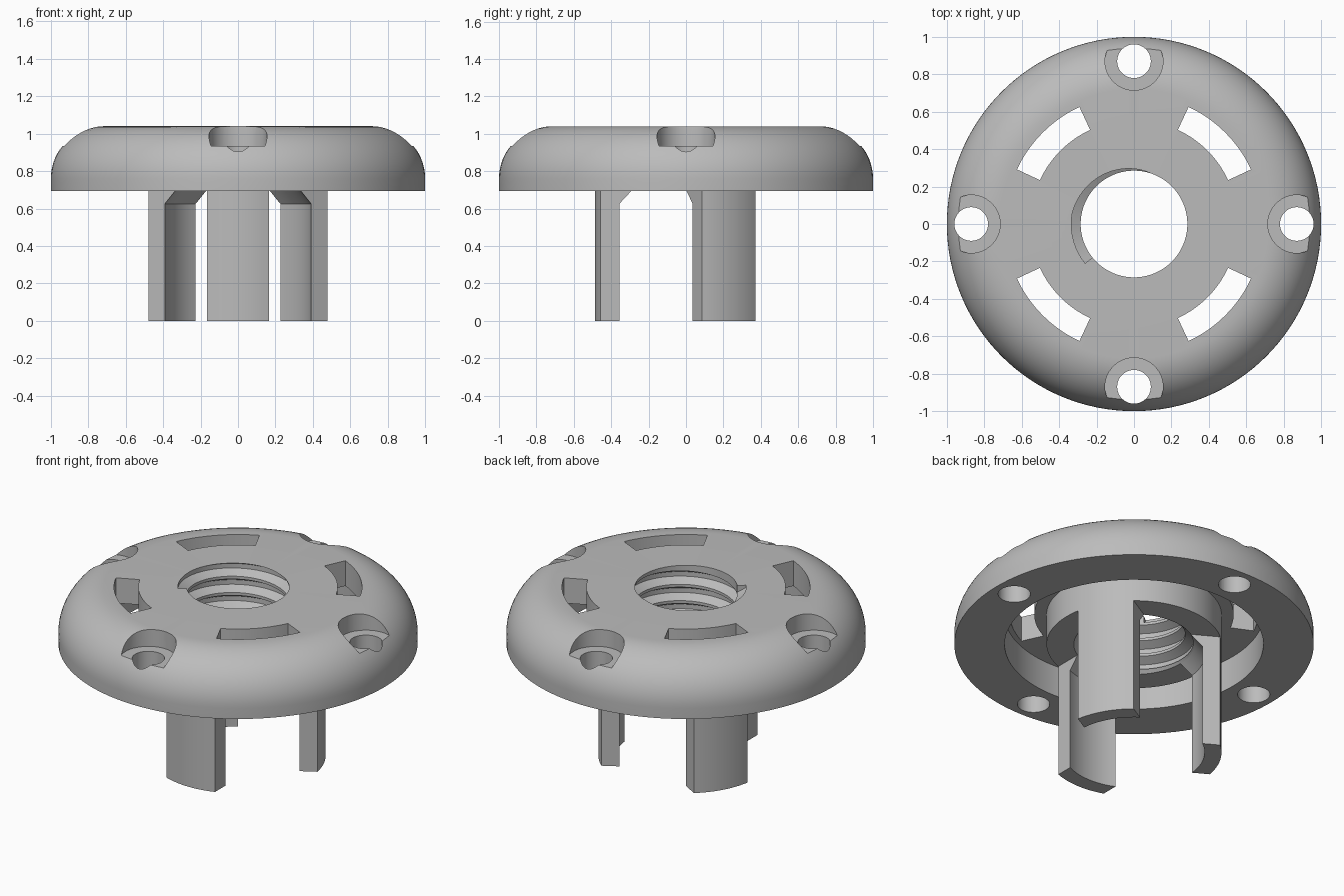
import bpy, bmesh
from math import sin, cos, pi, radians, sqrt

if "Cube" in bpy.data.objects:
    bpy.data.objects.remove(bpy.data.objects["Cube"], do_unlink=True)

grey = bpy.data.materials.new("light grey")
grey.use_nodes = True
COLOUR = (0.5, 0.5, 0.5, 1)
grey.diffuse_color = COLOUR
grey.node_tree.nodes["Principled BSDF"].inputs["Base Color"].default_value = COLOUR

BOTTOM, TOP = 0.695, 1.04


def loft(name, rings, closed=False):
    """Skin a list of equal cross-sections; cap the ends unless closed."""
    bm = bmesh.new()
    loops = [[bm.verts.new(p) for p in ring] for ring in rings]
    count = len(loops[0])
    pairs = list(zip(loops, loops[1:]))
    if closed:
        pairs.append((loops[-1], loops[0]))
    else:
        bm.faces.new(loops[0])
        bm.faces.new(loops[-1])
    for a, b in pairs:
        for i in range(count):
            j = (i + 1) % count
            bm.faces.new((a[i], a[j], b[j], b[i]))
    bmesh.ops.recalc_face_normals(bm, faces=bm.faces)
    mesh = bpy.data.meshes.new(name)
    bm.to_mesh(mesh)
    bm.free()
    mesh.materials.append(grey)
    obj = bpy.data.objects.new(name, mesh)
    bpy.context.collection.objects.link(obj)
    return obj


def turn(profile, angle, lift=0):
    """Place an (r, z) profile at an angle around the z axis."""
    return [(r * cos(angle), r * sin(angle), z + lift) for r, z in profile]


def disc_ring(x, y, r, z, n=48):
    return [(x + r * cos(2 * pi * i / n), y + r * sin(2 * pi * i / n), z)
            for i in range(n)]


def smooth(obj):
    bpy.ops.object.select_all(action="DESELECT")
    obj.select_set(True)
    bpy.context.view_layer.objects.active = obj
    bpy.ops.object.shade_smooth_by_angle(angle=radians(30))


# Domed flange with hollow underside, central collar and bore
dome = [(0.72 + 0.28 * sin(t), 0.76 + 0.28 * cos(t))
        for t in [i * pi / 32 for i in range(17)]]
profile = [(0.285, TOP)] + dome + [
    (1, BOTTOM), (0.72, BOTTOM), (0.72, 0.885), (0.487, 0.885),
    (0.487, BOTTOM), (0.335, BOTTOM), (0.285, 0.745)]
SEGS = 128
flange = loft("domed_flange",
              [turn(profile, 2 * pi * i / SEGS) for i in range(SEGS)], True)

cutters = []
for k in range(4):
    # Curved slots
    slot = [(0.555, 0.8), (0.69, 0.8), (0.69, 1.2), (0.555, 1.2)]
    cutters.append(loft("slot_cutter", [
        turn(slot, radians(90 * k + 25 + 2.5 * i)) for i in range(17)]))
    # Screw holes with counterbores
    x, y = 0.87 * cos(k * pi / 2), 0.87 * sin(k * pi / 2)
    for r, low in ((0.155, 0.935), (0.09, 0.5)):
        cutters.append(loft("screw_cutter",
                            [disc_ring(x, y, r, z) for z in (low, 1.2)]))

# Helical thread groove in the bore
groove = [(0.25, -0.042), (0.284, -0.042), (0.335, -0.014),
          (0.335, 0.014), (0.284, 0.042), (0.25, 0.042)]
PITCH, STEPS, TURNS = 0.1, 64, 3.3
rings = []
for i in range(int(TURNS * STEPS) + 1):
    back = TURNS - i / STEPS
    rings.append(turn(groove, radians(220) - 2 * pi * back, TOP - PITCH * back))
cutters.append(loft("thread_cutter", rings))

for cutter in cutters:
    cutter.hide_render = True
    mod = flange.modifiers.new(cutter.name, "BOOLEAN")
    mod.operation = "DIFFERENCE"
    mod.solver = "EXACT"
    mod.object = cutter

# Bake the cuts and drop the cutters
graph = bpy.context.evaluated_depsgraph_get()
baked = bpy.data.meshes.new_from_object(flange.evaluated_get(graph))
flange.modifiers.clear()
flange.data = baked
for cutter in cutters:
    bpy.data.objects.remove(cutter, do_unlink=True)
smooth(flange)

# Three curved legs with sloped gussets at the collar
leg_profile = [(0.487, 0), (0.487, BOTTOM), (0.335, BOTTOM),
               (0.393, 0.625), (0.393, 0)]
HALF = 0.165
for k, name in enumerate(("front_leg", "back_left_leg", "back_right_leg")):
    a = radians(-90 + 120 * k)
    rings = []
    for i in range(13):
        w = HALF * (i / 6 - 1)
        ring = []
        for r, z in leg_profile:
            d = sqrt(r * r - w * w)
            ring.append((d * cos(a) - w * sin(a), d * sin(a) + w * cos(a), z))
        rings.append(ring)
    smooth(loft(name, rings))
